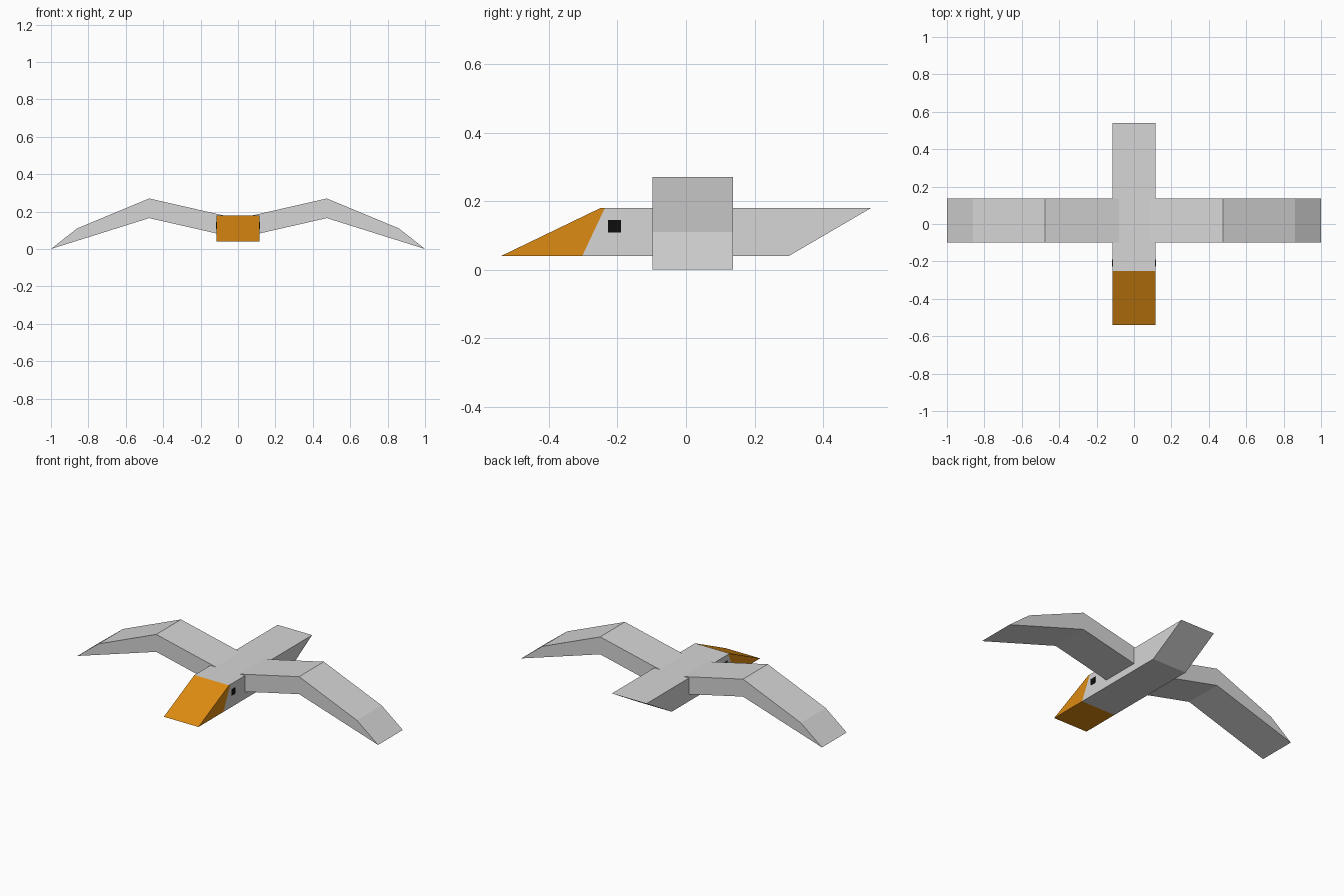
import bpy
import bmesh
from mathutils import Vector

cube = bpy.data.objects.get("Cube")
if cube:
    bpy.data.objects.remove(cube, do_unlink=True)


def make_material(name, color):
    mat = bpy.data.materials.new(name)
    mat.use_nodes = True
    mat.diffuse_color = (*color, 1)
    mat.node_tree.nodes["Principled BSDF"].inputs["Base Color"].default_value = (*color, 1)
    return mat


grey = make_material("light_grey", (0.67, 0.67, 0.67))
orange = make_material("beak_orange", (0.73, 0.26, 0.006))
black = make_material("eye_black", (0.004, 0.004, 0.004))


def prism(points, offset):
    """Extrude a closed profile along a vector into a solid."""
    bm = bmesh.new()
    face = bm.faces.new([bm.verts.new(p) for p in points])
    result = bmesh.ops.extrude_face_region(bm, geom=[face], use_keep_orig=True)
    moved = [g for g in result["geom"] if isinstance(g, bmesh.types.BMVert)]
    bmesh.ops.translate(bm, verts=moved, vec=offset)
    bmesh.ops.recalc_face_normals(bm, faces=bm.faces)
    return bm


def finish(bm, name, materials):
    mesh = bpy.data.meshes.new(name)
    bm.to_mesh(mesh)
    bm.free()
    for mat in materials:
        mesh.materials.append(mat)
    obj = bpy.data.objects.new(name, mesh)
    bpy.context.collection.objects.link(obj)
    return obj


HALF = 0.115

# Body with beak and slanted tail, cut along the slanted beak seam
side = [(-0.54, 0.04), (-0.25, 0.18), (0.54, 0.18), (0.30, 0.04)]
body = prism([(-HALF, y, z) for y, z in side], (2 * HALF, 0, 0))
seam = Vector((0, -0.237, 0.18))
seam_normal = Vector((0, 0.14, -0.066)).normalized()
bmesh.ops.bisect_plane(body, geom=body.verts[:] + body.edges[:] + body.faces[:],
                       plane_co=seam, plane_no=seam_normal)
for face in body.faces:
    in_beak = (face.calc_center_median() - seam).dot(seam_normal) < 0
    flat_top = face.normal.z > 0.95
    face.material_index = int(in_beak and not flat_top)
finish(body, "body", [grey, orange])

# Bent wings and square eyes on both sides
wing_profile = [(0.08, 0.18), (0.475, 0.27), (0.86, 0.11), (1.0, 0.0),
                (0.475, 0.165), (0.08, 0.075)]
eye_profile = [(-0.228, 0.108), (-0.19, 0.108), (-0.19, 0.145), (-0.228, 0.145)]
for label, s in (("left", 1), ("right", -1)):
    wing = prism([(s * x, -0.098, z) for x, z in wing_profile], (0, 0.235, 0))
    finish(wing, label + "_wing", [grey])
    eye = prism([(s * (HALF - 0.001), y, z) for y, z in eye_profile], (s * 0.003, 0, 0))
    finish(eye, label + "_eye", [black])
